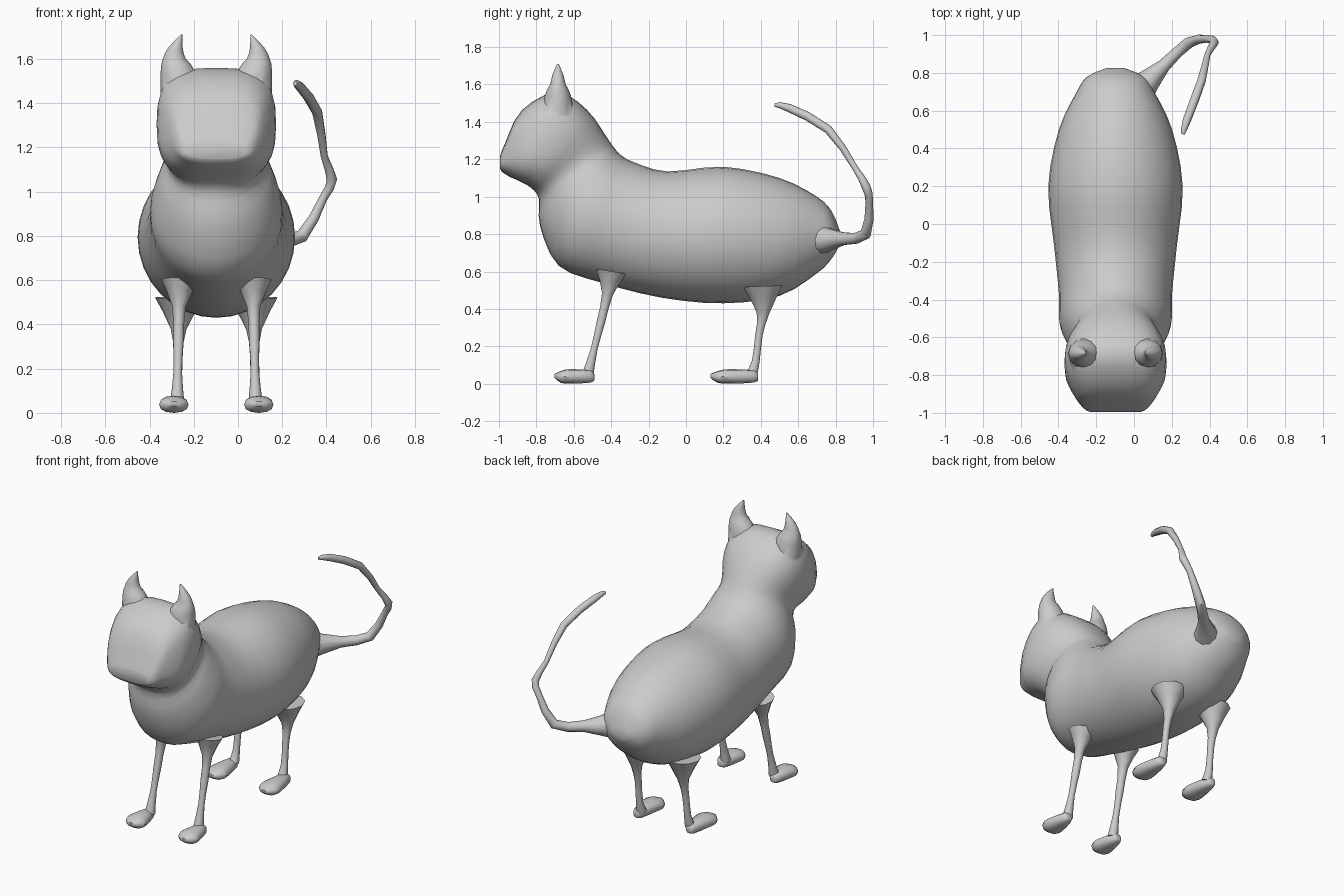
import bpy, bmesh
from math import sin, cos, pi
from mathutils import Vector as V

if "Cube" in bpy.data.objects:
    bpy.data.objects.remove(bpy.data.objects["Cube"])

CX = -0.098  # symmetry plane of the animal


def spline(rows, k=2):
    """Catmull-Rom curve through rows of numbers, k steps per span."""
    out = []
    for i in range(len(rows) - 1):
        quad = [rows[max(i - 1, 0)], rows[i], rows[i + 1], rows[min(i + 2, len(rows) - 1)]]
        for j in range(k):
            t = j / k
            out.append([b + t / 2 * (c - a + t * (2 * a - 5 * b + 4 * c - d + t * (3 * (b - c) + d - a)))
                        for a, b, c, d in zip(*quad)])
    return out + [list(rows[-1])]


def ring(c, u, v, n=10, p=2.0):
    """Superellipse ring around c with half axes u and v."""
    def se(t):
        return abs(t) ** (2 / p) * (1 if t > 0 else -1)
    return [c + u * se(cos(2 * pi * i / n)) + v * se(sin(2 * pi * i / n)) for i in range(n)]


def loft(name, rings):
    bm = bmesh.new()
    rows = [[bm.verts.new(co) for co in r] for r in rings]
    n = len(rows[0])
    for a, b in zip(rows, rows[1:]):
        for i in range(n):
            j = (i + 1) % n
            bm.faces.new((a[i], a[j], b[j], b[i]))
    bm.faces.new(rows[0])
    bm.faces.new(rows[-1])
    bmesh.ops.recalc_face_normals(bm, faces=bm.faces)
    me = bpy.data.meshes.new(name)
    bm.to_mesh(me)
    bm.free()
    ob = bpy.data.objects.new(name, me)
    bpy.context.collection.objects.link(ob)
    return ob


def tube(name, pts):
    """Round tube through (x, y, z, radius) points."""
    pts = spline(pts)
    P = [V(p[:3]) for p in pts]
    rings, u = [], V((1, 0, 0))
    for i, p in enumerate(pts):
        t = (P[min(i + 1, len(P) - 1)] - P[max(i - 1, 0)]).normalized()
        u = (u - t * u.dot(t)).normalized()
        rings.append(ring(P[i], u * p[3], t.cross(u) * p[3]))
    return loft(name, rings)


# Body, neck and head: rings fan from rump to nose; top y z, bottom y z, half width
sections = [
    (.825, .81, .825, .75, .05), (.78, .92, .78, .67, .15), (.70, 1.0, .70, .59, .205),
    (.50, 1.10, .50, .47, .30), (.20, 1.16, .20, .43, .356), (-.10, 1.135, -.13, .46, .325),
    (-.28, 1.185, -.45, .54, .30), (-.35, 1.225, -.68, .63, .297), (-.39, 1.27, -.78, .84, .258),
    (-.425, 1.32, -.787, .99, .222), (-.53, 1.465, -.83, 1.048, .264),
    (-.69, 1.56, -.89, 1.083, .265), (-.88, 1.46, -.94, 1.105, .215),
    (-.97, 1.28, -.98, 1.13, .17), (-.995, 1.215, -.995, 1.15, .135),
]
rings = []
for i, (ty, tz, by, bz, w) in enumerate(spline(sections, 3)):
    top, bot = V((CX, ty, tz)), V((CX, by, bz))
    square = 2 + min(1, max(0, (i / 3 - 8.5) / 2.5))  # the head is boxier than the body
    rings.append(ring((top + bot) / 2, V((w, 0, 0)), (top - bot) / 2, 32, square))
body = loft("body_and_head", rings)

# Ears: z, x offset, half width, half depth; merged into the head
ear_sections = [(1.36, .15, .10, .10), (1.54, .172, .08, .07), (1.60, .19, .052, .042),
                (1.65, .185, .033, .03), (1.71, .158, .004, .005)]
ears = []
for s in (-1, 1):
    ears.append(loft("ear", [ring(V((CX + s * x, -.685, z)), V((w, 0, 0)), V((0, d, 0)), 12)
                             for z, x, w, d in spline(ear_sections)]))
for ear in ears:
    m = body.modifiers.new("merge_ear", 'BOOLEAN')
    m.operation, m.solver, m.object = 'UNION', 'EXACT', ear
bpy.context.view_layer.objects.active = body
for m in list(body.modifiers):
    bpy.ops.object.modifier_apply(modifier=m.name)
for ear in ears:
    bpy.data.objects.remove(ear)

# Legs: y, z, radius. One foot profile: distance from heel, bottom z, top z, half width
front_leg = [(-.40, .60, .085), (-.42, .48, .031), (-.455, .33, .024),
             (-.49, .19, .019), (-.525, .05, .032)]
hind_leg = [(.41, .52, .11), (.412, .38, .036), (.39, .26, .021),
            (.373, .12, .022), (.35, .05, .032)]
foot = [(0, .02, .05, .015), (.02, .006, .072, .035), (.13, 0, .078, .064),
        (.18, .005, .068, .06), (.212, .03, .052, .02)]
for kind, leg, heel, stretch in (("front", front_leg, -.49, 1), ("hind", hind_leg, .386, 1.2)):
    for side, s in (("right", -1), ("left", 1)):
        tube(f"{kind}_leg_{side}", [(CX + s * (.178 - .02 * z), y, z, r) for y, z, r in leg])
        loft(f"{kind}_foot_{side}",
             [ring(V((CX + s * .192, heel - d * stretch, (a + b) / 2)), V((w, 0, 0)),
                   V((0, 0, (b - a) / 2)), 12, 2.3) for d, a, b, w in spline(foot)])

# Tail
tube("tail", [(.03, .71, .77, .085), (.16, .84, .775, .035), (.29, .96, .80, .03),
              (.385, .98, .97, .02), (.425, .962, 1.055, .024), (.39, .90, 1.16, .016),
              (.358, .76, 1.36, .023), (.28, .55, 1.475, .022), (.258, .475, 1.49, .01)])

bpy.ops.object.select_all(action='SELECT')
bpy.ops.object.shade_smooth_by_angle(angle=0.7)
